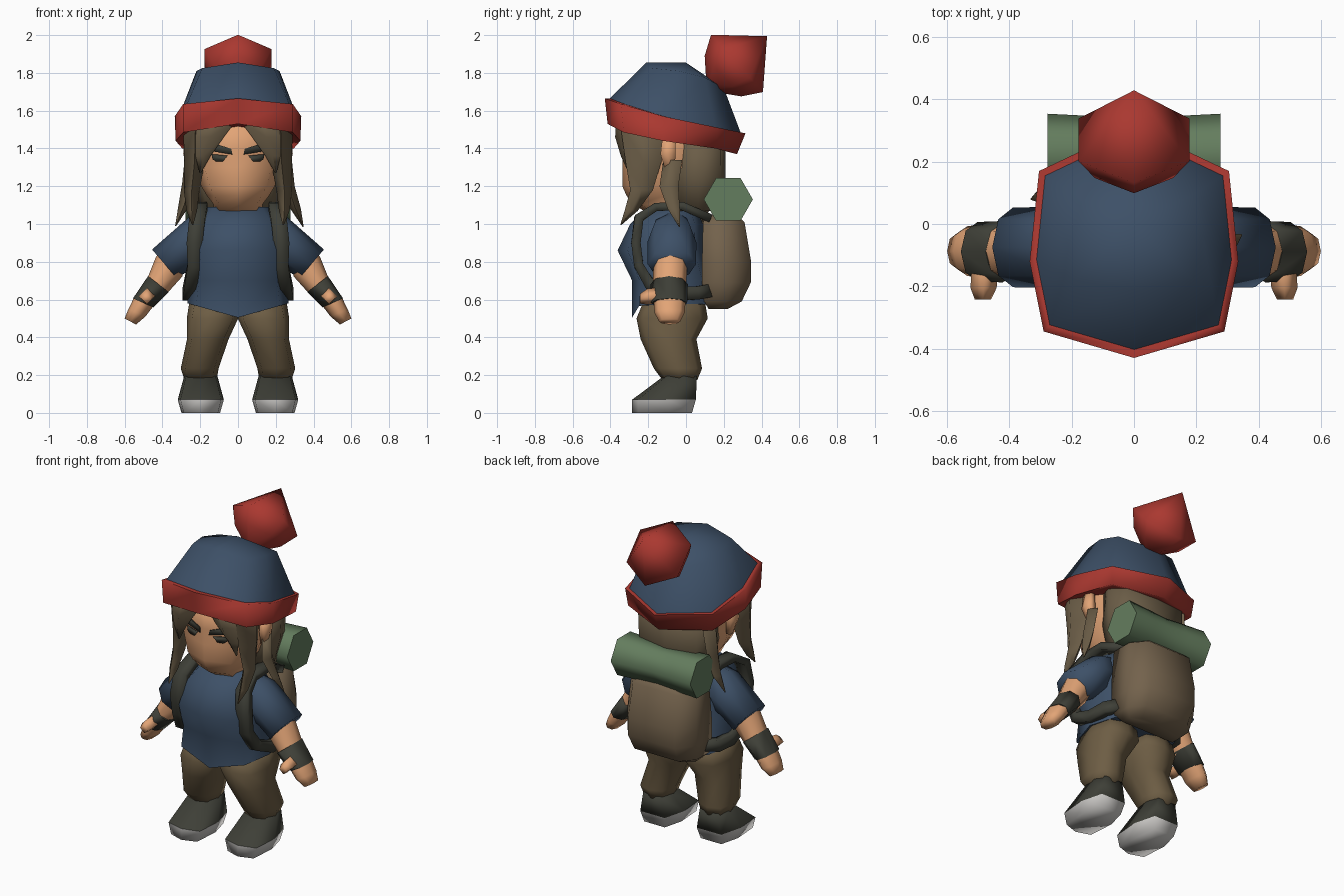
import bpy, bmesh, math
from mathutils import Vector

if "Cube" in bpy.data.objects:
    bpy.data.objects.remove(bpy.data.objects["Cube"])


def material(name, r, g, b):
    m = bpy.data.materials.new(name)
    m.diffuse_color = tuple((c / 255 / 12.92) if c < 11 else ((c / 255 + .055) / 1.055) ** 2.4
                            for c in (r, g, b)) + (1,)
    m.use_nodes = True
    m.node_tree.nodes["Principled BSDF"].inputs["Base Color"].default_value = m.diffuse_color
    return m


BLUE = material("blue cloth", 61, 80, 103)
RED = material("red wool", 170, 56, 48)
SKIN = material("skin", 226, 164, 118)
BROWN = material("brown trousers", 109, 93, 68)
HAIR = material("brown hair", 107, 93, 71)
PACK = material("pack canvas", 115, 98, 76)
DARK = material("dark leather", 62, 63, 55)
GREEN = material("green bedroll", 100, 125, 94)
SOLE = material("pale sole", 205, 203, 200)


def loft(name, rings, mat, sides=(1,)):
    """Skin a list of equal-length rings; sides=(1,-1) adds the mirror copy."""
    bm = bmesh.new()
    for s in sides:
        vs = [[bm.verts.new((s * p[0], p[1], p[2])) for p in r] for r in rings]
        n = len(rings[0])
        for a, b in zip(vs, vs[1:]):
            for i in range(n):
                bm.faces.new((a[i], a[(i + 1) % n], b[(i + 1) % n], b[i]))
        bm.faces.new(vs[0])
        bm.faces.new(vs[-1])
    bmesh.ops.remove_doubles(bm, verts=bm.verts, dist=1e-5)
    bmesh.ops.recalc_face_normals(bm, faces=bm.faces)
    me = bpy.data.meshes.new(name)
    bm.to_mesh(me)
    bm.free()
    me.materials.append(mat)
    ob = bpy.data.objects.new(name, me)
    bpy.context.collection.objects.link(ob)
    return ob


def oval(x, yf, yb, z, rx, n=8, p=.75):
    """Horizontal rounded ring from y=yf to y=yb."""
    out = []
    for i in range(n):
        a = 2 * math.pi * i / n
        c, s = math.cos(a), math.sin(a)
        out.append((x + rx * math.copysign(abs(c) ** p, c),
                    (yf + yb) / 2 + (yb - yf) / 2 * math.copysign(abs(s) ** p, s), z))
    return out


def limb(up, lo, cy, ry, k=1, n=8):
    """Ring across a limb, given its upper and lower outline points (x, z)."""
    out = []
    for i in range(n):
        a = 2 * math.pi * i / n
        c, s = math.cos(a) * k / 2, math.sin(a) * k
        out.append(((up[0] + lo[0]) / 2 + c * (up[0] - lo[0]), cy + s * ry,
                    (up[1] + lo[1]) / 2 + c * (up[1] - lo[1])))
    return out


def sym(half):
    return half + [(-x, y, z) for x, y, z in half[-2:0:-1]]


def inset(ring, k, dz=0):
    return [(x * k, -.06 + (y + .06) * k, z + dz) for x, y, z in ring]


def lock(name, pts, sides=(1,)):
    """Tapered hair strand: x, y, z, half width, half depth."""
    return loft(name, [oval(x, y - d, y + d, z, w, 4) for x, y, z, w, d in pts], HAIR, sides)


BOTH = (1, -1)

# Hat: tilted band, crown and bobble
top = sym([(0, -.43, 1.665), (.29, -.345, 1.635), (.335, -.12, 1.57), (.305, .17, 1.51), (0, .315, 1.48)])
low = sym([(0, -.415, 1.53), (.29, -.33, 1.485), (.33, -.12, 1.44), (.295, .155, 1.40), (0, .27, 1.37)])
loft("hat_band", [inset(low, .88, .01), low, top, inset(top, .92)], RED)
crown = sym([(0, -.21, 1.855), (.19, -.18, 1.825), (.22, -.04, 1.81), (.2, .1, 1.775), (0, .2, 1.72)])
loft("hat_crown", [inset(top, .94, -.005), crown, [(0, 0, 1.854)] * 8], BLUE)

axis, up = Vector((0, .74, .67)), Vector((0, -.67, .74))


def bobble_ring(d, r):
    c = Vector((0, .27, 1.85)) + axis * d
    return [c + up * r * math.cos(i * math.pi / 3) + Vector((r * math.sin(i * math.pi / 3), 0, 0))
            for i in range(6)]


loft("hat_bobble", [bobble_ring(-.18, .045), bobble_ring(-.1, .145), bobble_ring(0, .205),
                    bobble_ring(.215, 0)], RED)

# Head, ears and face plates
loft("head", [oval(0, -.19, .04, 1.05, .13), oval(0, -.28, .06, 1.105, .13), oval(0, -.315, .08, 1.15, .165),
              oval(0, -.337, .11, 1.2, .195), oval(0, -.337, .15, 1.3, .23), oval(0, -.337, .15, 1.4, .24),
              oval(0, -.335, .15, 1.55, .24)], SKIN)
loft("ears", [oval(.245, -.11, -.06, 1.28, .02, 6), oval(.26, -.14, -.05, 1.37, .03, 6),
              oval(.26, -.13, -.05, 1.45, .025, 6)], SKIN, BOTH)


def plate(name, pts):
    loft(name, [[(x, -.343 + .27 * x + d, z) for x, z in pts] for d in (0, .009)], DARK, BOTH)


plate("eyebrows", [(.03, 1.368), (.035, 1.398), (.13, 1.428), (.155, 1.388)])
plate("eyes", [(.055, 1.362), (.14, 1.37), (.135, 1.342), (.115, 1.33), (.08, 1.33)])

# Hair
loft("back_hair", [oval(0, -.06, .19, 1.07, .2, p=.6), oval(0, -.07, .21, 1.25, .245, p=.6),
                   oval(0, -.06, .21, 1.47, .255, p=.6)], HAIR)
lock("fringe", [(.115, -.33, 1.56, .115, .04), (.15, -.335, 1.46, .075, .04), (.185, -.315, 1.36, .04, .03),
                (.2, -.3, 1.27, .004, .004)], BOTH)
lock("side_locks", [(.225, -.23, 1.54, .065, .12), (.23, -.225, 1.33, .055, .095), (.245, -.235, 1.18, .042, .06),
                    (.245, -.29, 1.07, .028, .035), (.24, -.345, .995, .003, .003)], BOTH)
lock("left_rear_strand", [(.25, -.07, 1.34, .035, .05), (.265, -.09, 1.2, .035, .05), (.305, -.065, 1.08, .028, .032),
                          (.345, -.035, .985, .003, .003)])
lock("right_rear_strand", [(-.23, .1, 1.42, .045, .07), (-.255, .1, 1.22, .04, .055),
                           (-.285, .1, 1.1, .03, .038), (-.33, .08, .99, .003, .003)])

# Shirt with a pointed front hem, and sleeves
hem = [(x, y, z - (.075 if y < -.1 else .03) * (1 - abs(x) / .268))
       for x, y, z in oval(0, -.285, .14, .58, .268, p=.55)]
loft("shirt", [hem, oval(0, -.285, .125, .7, .255, p=.6), oval(0, -.362, .1, .86, .255),
               oval(0, -.295, .09, 1.0, .23), oval(0, -.2, .05, 1.09, .165)], BLUE)
loft("sleeves", [limb((.12, 1.09), (.12, .8), -.075, .1), limb((.25, 1.045), (.255, .76), -.075, .13),
                 limb((.455, .865), (.322, .71), -.075, .128)], BLUE, BOTH)

# Arms, wrist wraps and thumbs
wrist = [limb((.48, .712), (.375, .633), -.087, .088), limb((.553, .605), (.452, .56), -.087, .084)]
loft("arms", [limb((.4, .87), (.29, .76), -.08, .09), limb((.435, .825), (.295, .722), -.083, .09), *wrist,
              limb((.58, .55), (.49, .51), -.087, .08), limb((.6, .5), (.54, .468), -.087, .056)], SKIN, BOTH)
loft("wrist_wraps", [limb((.473, .722), (.37, .643), -.089, .093, 1.06),
                     limb((.553, .605), (.452, .56), -.089, .09, 1.06)], DARK, BOTH)
loft("thumbs", [[(x + r * math.cos(i * math.pi / 2), y, z + r * math.sin(i * math.pi / 2)) for i in range(4)]
                for x, y, z, r in ((.475, -.1, .625, .044), (.483, -.205, .615, .042), (.485, -.243, .605, .026))],
     SKIN, BOTH)

# Trousers
loft("trouser_legs", [oval(.132, -.225, .1, .59, .125), oval(.135, -.262, .115, .5, .136, p=.65),
                      oval(.16, -.24, .055, .39, .11), oval(.203, -.17, .085, .235, .1),
                      oval(.198, -.125, .06, .175, .085)], BROWN, BOTH)

# Shoes
foot = [(.085, .052), (.122, -.09), (.108, -.255), (0, -.285), (-.108, -.255), (-.122, -.09), (-.085, .052)]
edge = [(.197 + x, y, .07) for x, y in foot]
loft("shoes", [edge, [(.197 + x * .72, -.03 + (y + .117) * .52, .195) for x, y in foot]], DARK, BOTH)
loft("soles", [[(.197 + x * .84, y - (.02 if y > 0 else 0), 0) for x, y in foot], edge], SOLE, BOTH)

# Backpack and bedroll
loft("backpack", [sym([(0, yf, z), (w, yf, z), (w, yf + (yb - yf) * .6, z), (w * .68, yb, z), (0, yb, z)])
                  for z, yf, yb, w in ((.55, .12, .22, .185), (.59, .095, .295, .225), (.69, .085, .343, .24),
                                       (.8, .085, .345, .24), (1.01, .09, .31, .225), (1.05, .12, .27, .17))],
     PACK)
loft("bedroll", [[(x, .224 + r * math.cos(i * math.pi / 3), 1.13 + r * math.sin(i * math.pi / 3)) for i in range(6)]
                 for x, r in ((-.277, .13), (-.12, .122), (0, .115), (.12, .122), (.277, .13))], GREEN)

# Shoulder straps: centre, half width, half thickness
path = [(.19, .13, 1.03, .035, .022), (.2, -.02, 1.095, .035, .022), (.2, -.16, 1.09, .038, .022),
        (.215, -.25, 1.03, .042, .025), (.23, -.265, .9, .042, .025), (.225, -.25, .78, .042, .025),
        (.25, -.19, .68, .035, .03), (.268, -.06, .63, .025, .035), (.262, .06, .635, .025, .035),
        (.19, .14, .65, .025, .035)]
rings = []
for i, (x, y, z, w, t) in enumerate(path):
    a, b = path[max(i - 1, 0)], path[min(i + 1, len(path) - 1)]
    tan = (Vector(b[:3]) - Vector(a[:3])).normalized()
    side = (Vector((1, 0, 0)) - tan * tan.x).normalized()
    nor = tan.cross(side)
    rings.append([Vector((x, y, z)) + side * w * sx + nor * t * sn
                  for sx, sn in ((1, 1), (-1, 1), (-1, -1), (1, -1))])
loft("shoulder_straps", rings, DARK, BOTH)

# Smooth shading with crisp edges
for ob in bpy.context.collection.objects:
    ob.select_set(True)
    bpy.context.view_layer.objects.active = ob
bpy.ops.object.shade_smooth_by_angle(angle=math.radians(92))
